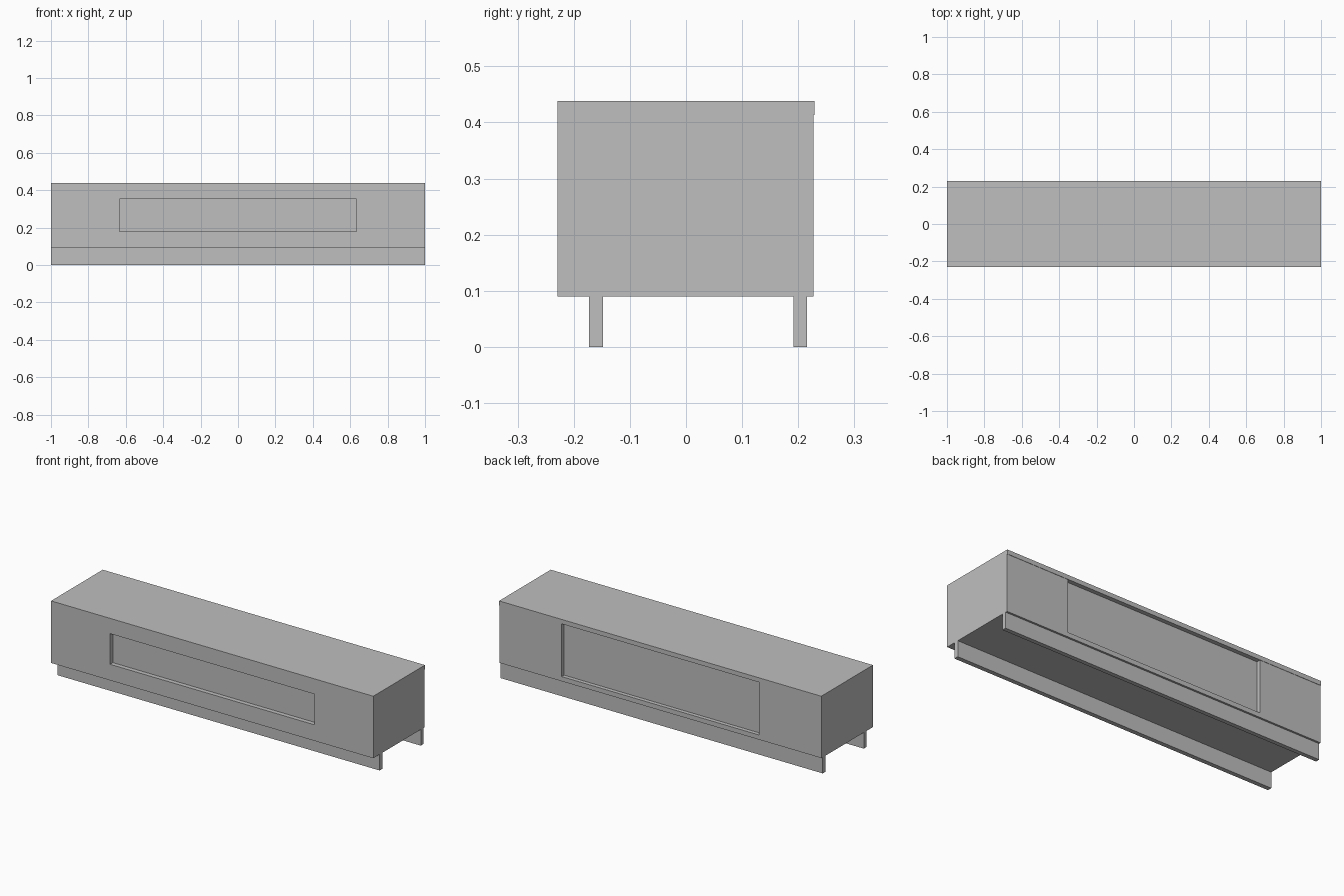
import bpy

if "Cube" in bpy.data.objects:
    bpy.data.objects.remove(bpy.data.objects["Cube"])

# Single flat colour
grey = bpy.data.materials.new("light grey")
grey.diffuse_color = (0.52, 0.52, 0.52, 1)
grey.use_nodes = True
grey.node_tree.nodes["Principled BSDF"].inputs["Base Color"].default_value = grey.diffuse_color


def box(name, x, y, z):
    """Axis-aligned box from (min, max) pairs."""
    bpy.ops.mesh.primitive_cube_add(size=1)
    ob = bpy.context.object
    ob.name = name
    spans = (x, y, z)
    for v in ob.data.vertices:
        v.co = [lo + (c + 0.5) * (hi - lo) for c, (lo, hi) in zip(v.co, spans)]
    ob.data.materials.append(grey)
    return ob


def cut(target, x, y, z):
    """Carve a box-shaped recess out of target."""
    cutter = box("recess_cutter", x, y, z)
    mod = target.modifiers.new("recess", 'BOOLEAN')
    mod.operation = 'DIFFERENCE'
    mod.solver = 'EXACT'
    mod.object = cutter
    bpy.context.view_layer.objects.active = target
    bpy.ops.object.modifier_apply(modifier=mod.name)
    bpy.data.objects.remove(cutter)


FRONT, BACK = -0.229, 0.227
BASE, TOP_UNDER, TOP = 0.09, 0.413, 0.438

# Cabinet body with a shallow opening in front and a larger one behind
body = box("cabinet_body", (-1, 1), (FRONT, BACK), (BASE, TOP_UNDER))
cut(body, (-0.634, 0.634), (FRONT - 0.1, FRONT + 0.025), (0.18, 0.352))
cut(body, (-0.613, 0.613), (BACK - 0.022, BACK + 0.1), (0.116, TOP_UNDER + 0.1))

# Top board, with a tiny lip over the back
box("top_board", (-1, 1), (FRONT, 0.229), (TOP_UNDER, TOP))

# Full-length plinth boards
box("front_plinth", (-1, 1), (-0.173, -0.148), (0, BASE))
box("back_plinth", (-1, 1), (0.192, 0.216), (0, BASE))
